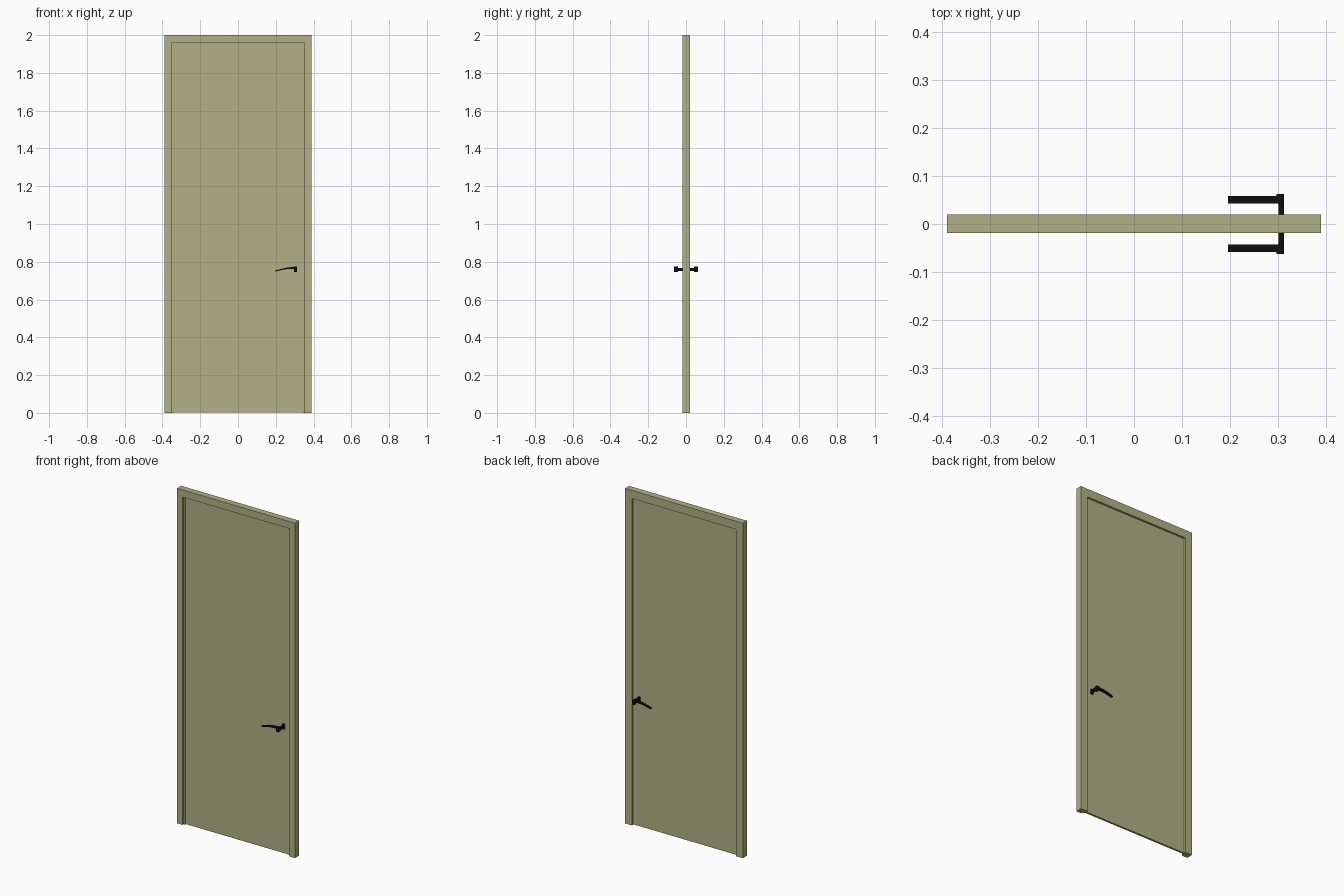
import bpy, bmesh, math

if "Cube" in bpy.data.objects:
    bpy.data.objects.remove(bpy.data.objects["Cube"])


def material(name, rgb):
    m = bpy.data.materials.new(name)
    m.diffuse_color = (*rgb, 1)
    m.use_nodes = True
    m.node_tree.nodes["Principled BSDF"].inputs["Base Color"].default_value = m.diffuse_color
    return m


WOOD = material("olive_paint", (0.44, 0.44, 0.24))
BLACK = material("black_metal", (0.005, 0.005, 0.005))


def prism(name, pts, y0, y1, mat):
    """Extrude an x-z outline from y0 to y1."""
    bm = bmesh.new()
    face = bm.faces.new([bm.verts.new((x, y0, z)) for x, z in pts])
    ext = bmesh.ops.extrude_face_region(bm, geom=[face])
    bmesh.ops.translate(bm, vec=(0, y1 - y0, 0),
                        verts=[g for g in ext["geom"] if isinstance(g, bmesh.types.BMVert)])
    bmesh.ops.recalc_face_normals(bm, faces=bm.faces)
    me = bpy.data.meshes.new(name)
    bm.to_mesh(me)
    bm.free()
    me.materials.append(mat)
    ob = bpy.data.objects.new(name, me)
    bpy.context.collection.objects.link(ob)
    return ob


def rect(x0, x1, z0, z1):
    return [(x0, z0), (x1, z0), (x1, z1), (x0, z1)]


def arch(w, h, iw, ih):
    """Outline of an upside-down U: outer half width/height, inner ones."""
    return [(-w, 0), (-iw, 0), (-iw, ih), (iw, ih), (iw, 0), (w, 0), (w, h), (-w, h)]


# Door frame: wider front opening, narrower stop behind
prism("frame_front", arch(0.389, 2.0, 0.353, 1.957), -0.019, -0.008, WOOD)
prism("frame_stop", arch(0.389, 2.0, 0.343, 1.951), -0.008, 0.020, WOOD)

# Flat door leaf held between the jambs
prism("door_leaf", rect(-0.343, 0.343, 0.002, 1.951), -0.004, 0.008, WOOD)

# Lever outline: shallow arc, tapering to the tip
N = 10
top, bottom = [], []
for i in range(N + 1):
    t = i / N
    x = 0.300 - 0.105 * t
    z = 0.772 - 0.020 * t ** 1.9
    top.append((x, z))
    bottom.append((x, z - (0.010 - 0.005 * t)))
lever = top + bottom[::-1]

# Handle set on each face of the door
for side, s, face in (("front", -1, -0.003), ("back", 1, 0.007)):
    prism(side + "_rose", rect(0.296, 0.312, 0.745, 0.775), face, face + s * 0.007, BLACK)
    prism(side + "_stem", rect(0.301, 0.312, 0.752, 0.768), face, s * 0.045, BLACK)
    prism(side + "_end_block", rect(0.296, 0.312, 0.747, 0.774), s * 0.043, s * 0.0628, BLACK)
    ob = prism(side + "_lever", lever, s * 0.043, s * 0.0585, BLACK)
    bpy.context.view_layer.objects.active = ob
    bpy.ops.object.select_all(action='DESELECT')
    ob.select_set(True)
    bpy.ops.object.shade_smooth_by_angle(angle=math.radians(30))
